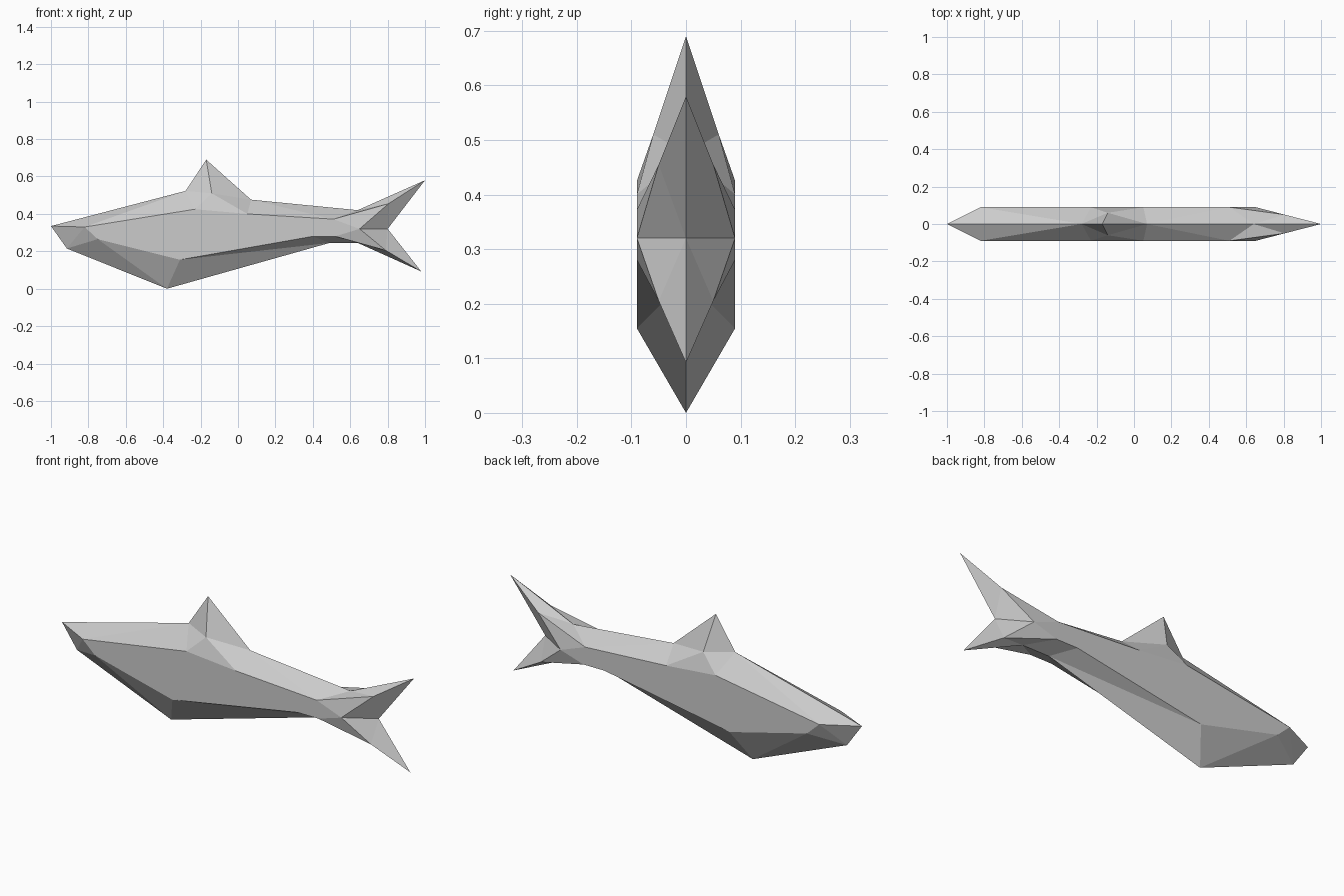
import bpy, bmesh

if "Cube" in bpy.data.objects:
    bpy.data.objects.remove(bpy.data.objects["Cube"])

W = 0.09  # half width of the body

# Centreline outline points: (x, z)
centre = {
    "nose": (-1, .335), "jaw": (-.915, .215), "belly": (-.38, 0),
    "rump": (.49, .245), "under_root": (.64, .245), "low_tip": (.98, .092),
    "notch": (.80, .32), "high_tip": (1, .58), "top_root": (.64, .42),
    "fin_back": (.07, .476), "fin_tip": (-.17, .69), "fin_front": (-.28, .523),
}
# Flank points: (x, half width, z)
flank = {
    "cheek": (-.82, W, .33), "shoulder": (-.23, W, .425), "mid": (.05, W, .40),
    "peduncle": (.51, W, .372), "tail_side": (.65, W, .32),
    "low_peduncle": (.52, W, .28), "low_rear": (.40, W, .28),
    "low_front": (-.31, W, .155), "low_cheek": (-.75, W, .265),
    "fin_base": (-.14, .06, .51), "high_lobe": (.805, .05, .455),
    "low_lobe": (.79, .05, .205),
}

faces = [
    # head
    "nose cheek jaw", "cheek low_cheek jaw",
    # flat flank
    "cheek shoulder mid peduncle tail_side low_peduncle low_rear low_front low_cheek",
    # back
    "nose fin_front cheek", "cheek fin_front shoulder",
    "fin_back peduncle mid", "fin_back top_root peduncle",
    # dorsal fin
    "fin_front fin_base shoulder", "fin_front fin_tip fin_base",
    "fin_tip fin_back fin_base", "fin_base mid shoulder", "fin_base fin_back mid",
    # belly
    "jaw low_cheek belly", "low_cheek low_front belly", "belly low_front rump",
    "low_front low_rear rump", "low_rear low_peduncle under_root rump",
    # upper tail lobe
    "top_root high_lobe peduncle", "top_root high_tip high_lobe",
    "peduncle high_lobe tail_side", "high_tip notch high_lobe", "high_lobe notch tail_side",
    # lower tail lobe
    "low_peduncle low_lobe under_root", "under_root low_lobe low_tip",
    "low_peduncle tail_side low_lobe", "low_tip low_lobe notch", "low_lobe tail_side notch",
]

bm = bmesh.new()
for side in (-1, 1):
    v = {k: bm.verts.new((x, 0, z)) for k, (x, z) in centre.items()}
    v.update({k: bm.verts.new((x, side * y, z)) for k, (x, y, z) in flank.items()})
    for f in faces:
        bm.faces.new([v[n] for n in f.split()])
# weld the two halves along the centreline
bmesh.ops.remove_doubles(bm, verts=bm.verts, dist=0.0005)
bmesh.ops.recalc_face_normals(bm, faces=bm.faces)

mesh = bpy.data.meshes.new("shark_body")
bm.to_mesh(mesh)
bm.free()
body = bpy.data.objects.new("shark_body", mesh)
bpy.context.collection.objects.link(body)

grey = bpy.data.materials.new("light_grey")
grey.diffuse_color = (.6, .6, .6, 1)
grey.use_nodes = True
grey.node_tree.nodes["Principled BSDF"].inputs["Base Color"].default_value = grey.diffuse_color
mesh.materials.append(grey)
